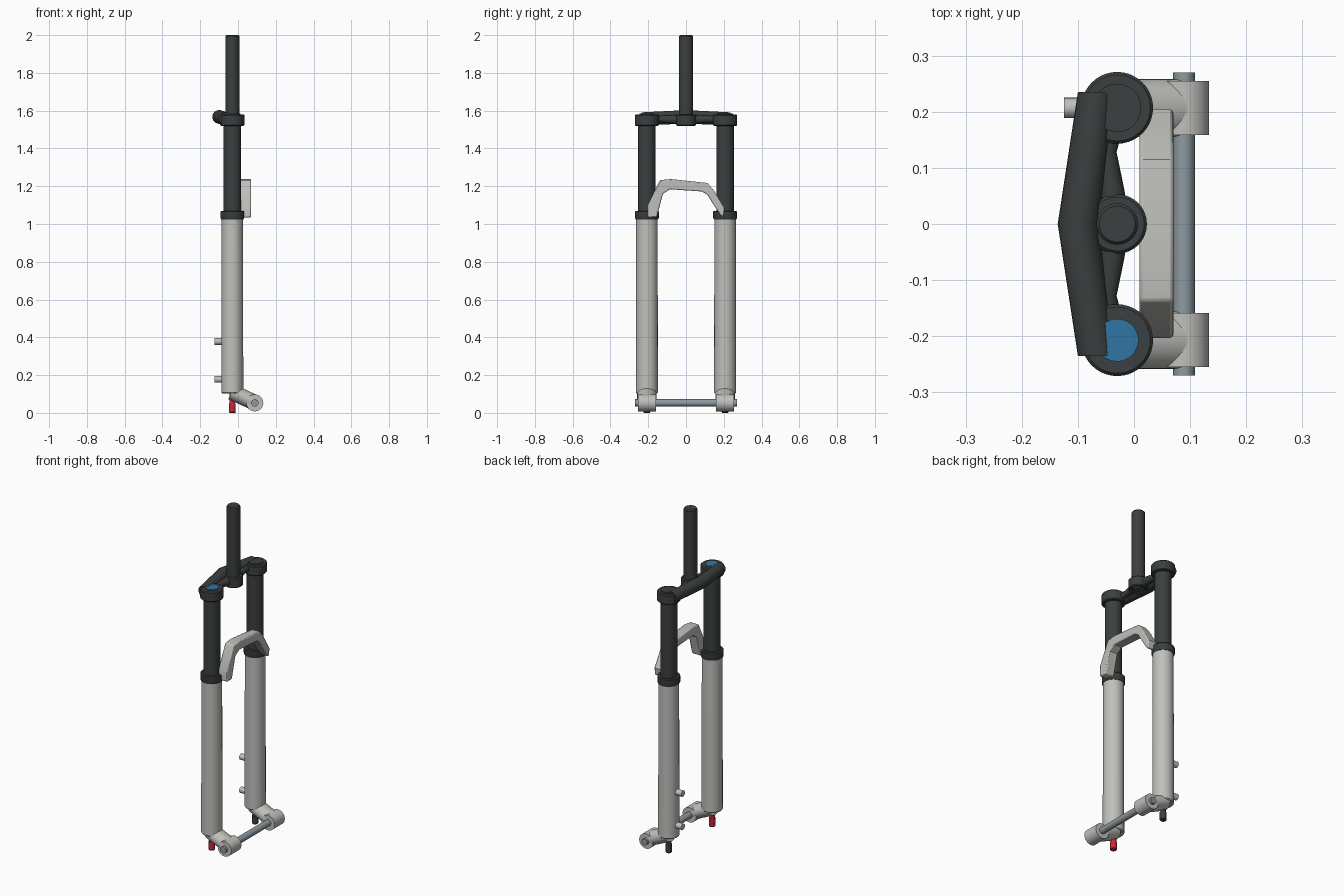
import bpy, bmesh, math
from mathutils import Vector, Matrix

if "Cube" in bpy.data.objects:
    bpy.data.objects.remove(bpy.data.objects["Cube"])


def material(name, rgb):
    m = bpy.data.materials.new(name)
    m.diffuse_color = (*rgb, 1)
    m.use_nodes = True
    m.node_tree.nodes["Principled BSDF"].inputs["Base Color"].default_value = m.diffuse_color
    return m


DARK = material("dark_grey", (0.045, 0.05, 0.05))
LIGHT = material("light_grey", (0.52, 0.53, 0.5))
STEEL = material("steel", (0.27, 0.32, 0.35))
BLUE = material("blue", (0.03, 0.18, 0.36))
RED = material("red", (0.6, 0.02, 0.04))
X, Y = -0.03, 0.207          # leg axis position


def finish(name, bm, mat):
    bmesh.ops.recalc_face_normals(bm, faces=bm.faces)
    me = bpy.data.meshes.new(name)
    bm.to_mesh(me)
    bm.free()
    ob = bpy.data.objects.new(name, me)
    bpy.context.collection.objects.link(ob)
    me.materials.append(mat)
    return ob


def lathe(name, x, y, profile, mat, n=40):
    """Revolve (radius, z) pairs around a vertical axis, capping both ends."""
    bm = bmesh.new()
    rings = [[bm.verts.new((x + r * math.cos(2 * math.pi * i / n),
                            y + r * math.sin(2 * math.pi * i / n), z)) for i in range(n)]
             for r, z in profile]
    for a, b in zip(rings, rings[1:]):
        for i in range(n):
            j = (i + 1) % n
            bm.faces.new((a[i], a[j], b[j], b[i]))
    bm.faces.new(rings[0])
    bm.faces.new(rings[-1])
    return finish(name, bm, mat)


def rod(name, p0, p1, r, mat, n=32, stretch=1.0):
    """Cylinder between two points; stretch widens it along y."""
    p0, p1 = Vector(p0), Vector(p1)
    d = p1 - p0
    mid = (p0 + p1) / 2
    bm = bmesh.new()
    bmesh.ops.create_cone(bm, cap_ends=True, segments=n, radius1=r, radius2=r, depth=d.length,
                          matrix=d.to_track_quat('Z', 'Y').to_matrix().to_4x4())
    bmesh.ops.scale(bm, vec=(1, stretch, 1), verts=bm.verts)
    bmesh.ops.translate(bm, vec=mid, verts=bm.verts)
    return finish(name, bm, mat)


def tube(name, points, mat, n=24):
    """Sweep a circle through (x, y, z, radius), sections lying in the xz plane."""
    bm = bmesh.new()
    rings = [[bm.verts.new((x + r * math.cos(2 * math.pi * i / n), y,
                            z + r * math.sin(2 * math.pi * i / n))) for i in range(n)]
             for x, y, z, r in points]
    for a, b in zip(rings, rings[1:]):
        for i in range(n):
            j = (i + 1) % n
            bm.faces.new((a[i], a[j], b[j], b[i]))
    bm.faces.new(rings[0])
    bm.faces.new(rings[-1])
    return finish(name, bm, mat)


# Steerer tube (hollow underneath) and its clamp
lathe("steerer", X, 0, [(0.03, 1.9), (0.03, 1.53), (0.037, 1.53), (0.037, 1.994), (0.032, 2.0)], DARK)
lathe("steerer_clamp", X, 0, [(0.036, 1.58), (0.036, 1.525), (0.048, 1.52), (0.053, 1.525),
                              (0.053, 1.575), (0.048, 1.58), (0.037, 1.58)], DARK)

for s, side in ((-1, "right"), (1, "left")):
    y = s * Y
    # Upper leg, crown clamp, top cap and seal
    lathe("stanchion_" + side, X, y, [(0.0465, 1.0), (0.0465, 1.55)], DARK)
    lathe("crown_clamp_" + side, X, y, [(0.059, 1.52), (0.064, 1.525), (0.064, 1.575),
                                        (0.059, 1.58)], DARK)
    lathe("top_cap_" + side, X, y, [(0.038, 1.56), (0.038, 1.585)] if s < 0 else
          [(0.043, 1.56), (0.043, 1.585)], BLUE if s < 0 else DARK)
    lathe("seal_" + side, X, y, [(0.06, 1.025), (0.063, 1.032), (0.063, 1.065),
                                 (0.059, 1.07)], DARK)
    # Lower leg, axle arm and boss
    lathe("lower_leg_" + side, X, y, [(0.054, 0.103), (0.058, 0.108), (0.057, 1.032)], LIGHT)
    rod("axle_arm_" + side, (-0.034, y, 0.111), (0.085, y, 0.056), 0.042, LIGHT, stretch=1.22)
    rod("axle_boss_" + side, (0.089, y - 0.048, 0.053), (0.089, y + 0.048, 0.053), 0.045, LIGHT)
    # Adjuster knob under the leg
    lathe("adjuster_" + side, X, y, [(0.015, 0.0), (0.018, 0.004), (0.018, 0.05)],
          RED if s < 0 else DARK)
    lathe("adjuster_stem_" + side, X, y, [(0.015, 0.05), (0.015, 0.11)], RED if s < 0 else DARK)
    # Thin crown arm joining steerer and leg clamps
    tube("crown_arm_" + side, [(-0.035, 0, 1.553, 0.027), (-0.04, s * 0.06, 1.554, 0.023),
                               (-0.049, s * 0.128, 1.555, 0.018),
                               (-0.04, s * 0.17, 1.553, 0.02)], DARK)

# Thick curved crown tube
tube("crown_tube", [(-0.066, -0.235, 1.557, 0.034), (-0.1, 0, 1.567, 0.036),
                    (-0.066, 0.235, 1.557, 0.034)], DARK)

# Axle
rod("axle", (0.089, -0.27, 0.053), (0.089, 0.27, 0.053), 0.0195, STEEL)

# Brake mounts on the left leg
for i, z in enumerate((0.178, 0.378)):
    rod(f"brake_mount_{i + 1}", (-0.125, Y, z), (-0.05, Y, z), 0.018, LIGHT, 24)

# Brace arch: profile in yz extruded along x
outline = [(-0.203, 1.035), (-0.203, 1.1), (-0.138, 1.232), (-0.08, 1.238), (0.115, 1.217),
           (0.148, 1.177), (0.204, 1.085), (0.199, 1.04), (0.185, 1.043), (0.112, 1.155),
           (0.085, 1.172), (-0.085, 1.184), (-0.122, 1.16), (-0.155, 1.035)]
bm = bmesh.new()
face = bm.faces.new([bm.verts.new((0.01, y, z)) for y, z in outline])
ext = bmesh.ops.extrude_face_region(bm, geom=[face])
bmesh.ops.translate(bm, vec=(0.06, 0, 0),
                    verts=[v for v in ext["geom"] if isinstance(v, bmesh.types.BMVert)])
arch = finish("brace_arch", bm, LIGHT)
bev = arch.modifiers.new("bevel", 'BEVEL')
bev.width = 0.006
bev.segments = 2
bev.limit_method = 'ANGLE'
bev.angle_limit = math.radians(50)

# Smooth round surfaces, keep edges sharp
for ob in bpy.data.objects:
    ob.select_set(True)
bpy.context.view_layer.objects.active = arch
bpy.ops.object.shade_smooth_by_angle(angle=math.radians(30))
